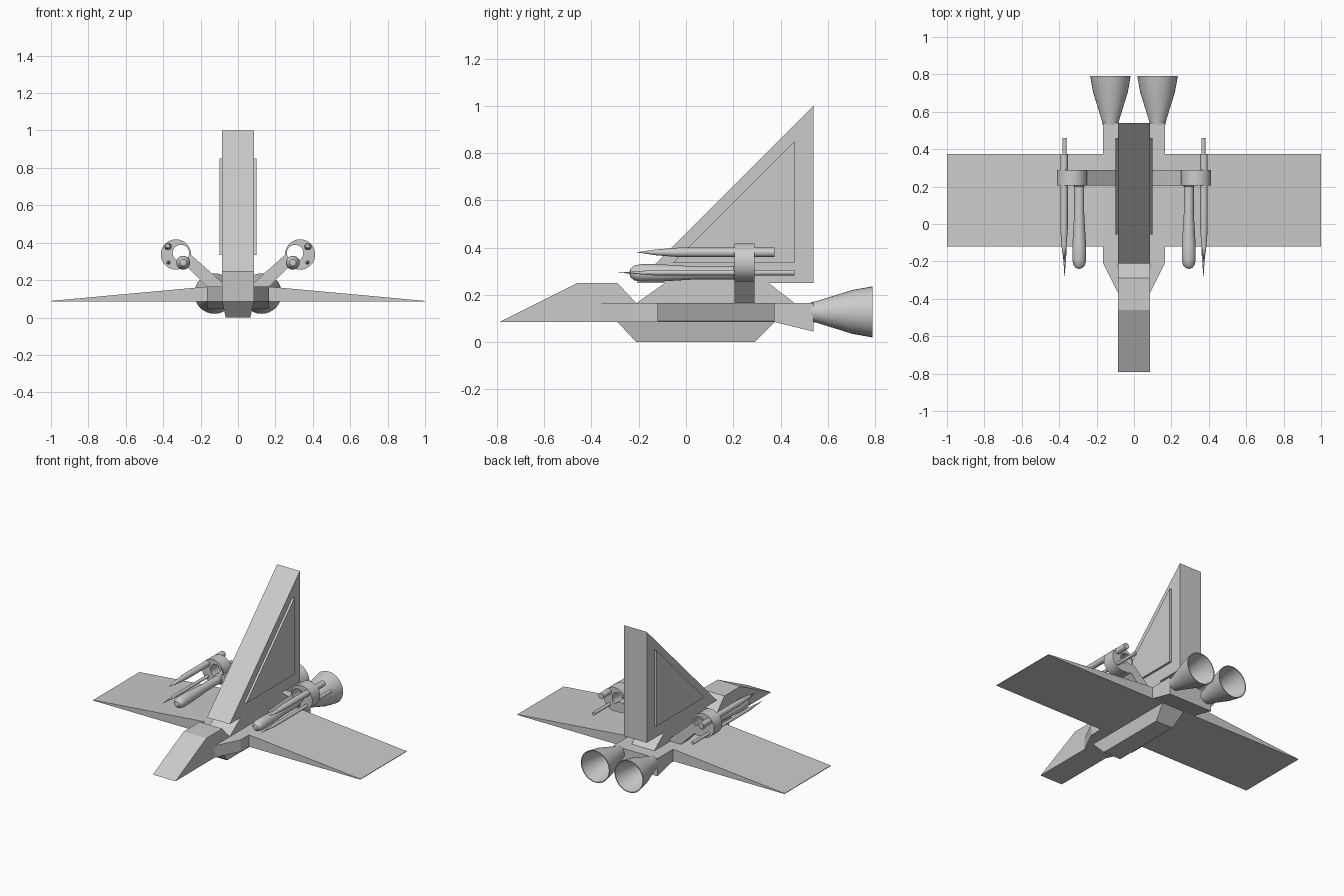
import bpy, bmesh, math
from mathutils import Vector

cube = bpy.data.objects.get("Cube")
if cube:
    bpy.data.objects.remove(cube, do_unlink=True)

grey = bpy.data.materials.new("hull grey")
grey.use_nodes = True
grey.diffuse_color = (0.6, 0.6, 0.6, 1)
grey.node_tree.nodes["Principled BSDF"].inputs["Base Color"].default_value = (0.6, 0.6, 0.6, 1)


def finish(name, bm, smooth=False):
    bmesh.ops.remove_doubles(bm, verts=bm.verts, dist=0.0001)
    bmesh.ops.recalc_face_normals(bm, faces=bm.faces)
    mesh = bpy.data.meshes.new(name)
    bm.to_mesh(mesh)
    bm.free()
    mesh.materials.append(grey)
    obj = bpy.data.objects.new(name, mesh)
    bpy.context.collection.objects.link(obj)
    if smooth:
        bpy.ops.object.select_all(action='DESELECT')
        obj.select_set(True)
        bpy.context.view_layer.objects.active = obj
        bpy.ops.object.shade_smooth_by_angle(angle=math.radians(30))
    return obj


def prism(name, outline, axis, start, end):
    """Extrude a 2D outline along an axis; the outline uses the other two axes in order."""
    bm = bmesh.new()
    rings = []
    for level in (start, end):
        ring = []
        for p in outline:
            co = list(p)
            co.insert("xyz".index(axis), level)
            ring.append(bm.verts.new(co))
        rings.append(ring)
        bm.faces.new(ring)
    n = len(outline)
    for i in range(n):
        j = (i + 1) % n
        bm.faces.new((rings[0][i], rings[0][j], rings[1][j], rings[1][i]))
    return finish(name, bm)


def lathe(name, profile, x, z, sides=24):
    """Spin (radius, y) points around a lengthwise line at x, z."""
    bm = bmesh.new()
    verts = [bm.verts.new((x + r, y, z)) for r, y in profile]
    edges = [bm.edges.new(pair) for pair in zip(verts, verts[1:])]
    bmesh.ops.spin(bm, geom=verts + edges, cent=(x, 0, z), axis=(0, 1, 0),
                   angle=math.tau, steps=sides, use_duplicate=False)
    return finish(name, bm, True)


def clamp_plate(name, outer, inner, y0, y1, sides=32):
    """Round plate with an off-centre hole; circles are (x, z, radius)."""
    bm = bmesh.new()
    loops = []
    for (x, z, r), y in ((outer, y0), (outer, y1), (inner, y1), (inner, y0)):
        angles = [math.tau * i / sides for i in range(sides)]
        loops.append([bm.verts.new((x + r * math.cos(a), y, z + r * math.sin(a))) for a in angles])
    for k in range(4):
        a, b = loops[k], loops[(k + 1) % 4]
        for i in range(sides):
            j = (i + 1) % sides
            bm.faces.new((a[i], a[j], b[j], b[i]))
    return finish(name, bm, True)


# Central fuselage with cockpit hump and raised spine
W = 0.085
prism("fuselage", [(-0.79, 0.085), (-0.46, 0.25), (-0.29, 0.25), (-0.21, 0.165),
                   (-0.09, 0.25), (0.35, 0.25), (0.46, 0.165), (0.54, 0.165),
                   (0.54, 0.045), (0.375, 0.085)], "x", -W, W)

# Keel, narrower at its underside
keel = prism("keel", [(-0.29, 0.085), (-0.21, 0), (0.29, 0), (0.375, 0.085)], "x", -W, W)
for v in keel.data.vertices:
    if v.co.z < 0.01:
        v.co.x *= 0.77

# Tail fin
prism("tail_fin", [(-0.21, 0.25), (0.54, 0.25), (0.54, 1.0)], "x", -W, W)

for side, s in (("left", 1), ("right", -1)):
    # Raised triangular fin panel
    prism(side + "_fin_panel", [(-0.055, 0.335), (0.46, 0.335), (0.46, 0.85)], "x", s * W, s * 0.1)

    # Flank of the hull, bevelled in plan at the front
    prism(side + "_flank", [(s * W, -0.37), (s * 0.165, -0.21), (s * 0.165, 0.375),
                            (s * W, 0.375)], "z", 0.085, 0.165)
    prism(side + "_tail_block", [(0.375, 0.165), (0.54, 0.165), (0.54, 0.045), (0.375, 0.085)],
          "x", s * W, s * 0.165)

    # Wedge wing
    prism(side + "_wing", [(s * 0.165, 0.085), (s * 1.0, 0.085), (s * 1.0, 0.089),
                           (s * 0.165, 0.165)], "y", -0.12, 0.375)

    # Open engine bell
    lathe(side + "_engine_bell", [(0, 0.53), (0.042, 0.53), (0.045, 0.55), (0.093, 0.705),
                                  (0.108, 0.79), (0.102, 0.79), (0.087, 0.705),
                                  (0.04, 0.56), (0, 0.56)], s * 0.126, 0.128, 32)

    # Weapon arm and clamp
    prism(side + "_weapon_arm", [(s * W, 0.165), (s * 0.165, 0.165), (s * 0.27, 0.27),
                                 (s * 0.257, 0.34), (s * W, 0.187)], "y", 0.205, 0.29)
    clamp_plate(side + "_weapon_clamp", (s * 0.332, 0.337, 0.081),
                (s * 0.305, 0.345, 0.044), 0.205, 0.29)

    # Rounded pod and two pointed missiles
    lathe(side + "_pod", [(0, -0.24), (0.018, -0.235), (0.031, -0.22), (0.037, -0.19),
                          (0.037, -0.12), (0.027, 0.05), (0.027, 0.2), (0.036, 0.21),
                          (0.036, 0.29), (0, 0.29)], s * 0.293, 0.293)
    lathe(side + "_upper_missile", [(0, -0.21), (0.012, -0.13), (0.02, -0.03), (0.02, 0.375),
                                    (0, 0.375)], s * 0.374, 0.38, 16)
    lathe(side + "_lower_missile", [(0, -0.29), (0.004, -0.23), (0.011, -0.14), (0.011, 0.46),
                                    (0, 0.46)], s * 0.371, 0.294, 16)
